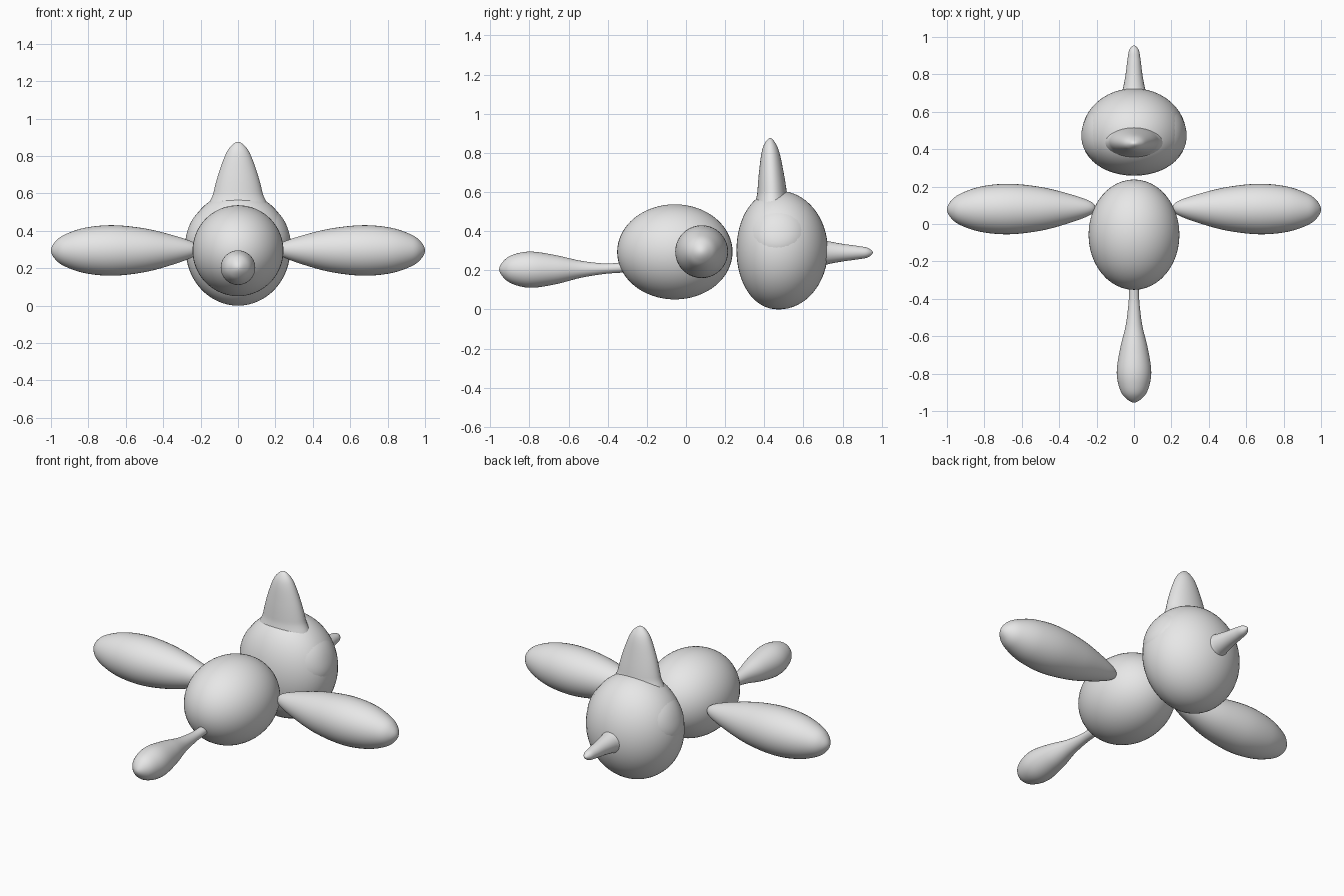
import bpy, bmesh, math

if "Cube" in bpy.data.objects:
    bpy.data.objects.remove(bpy.data.objects["Cube"])

grey = bpy.data.materials.new("plain grey")
grey.diffuse_color = (0.8, 0.8, 0.8, 1)
grey.use_nodes = True
grey.node_tree.nodes["Principled BSDF"].inputs["Base Color"].default_value = grey.diffuse_color


def finish(name, bm):
    bmesh.ops.remove_doubles(bm, verts=bm.verts, dist=1e-5)
    bmesh.ops.recalc_face_normals(bm, faces=bm.faces)
    me = bpy.data.meshes.new(name)
    bm.to_mesh(me)
    bm.free()
    me.materials.append(grey)
    me.polygons.foreach_set("use_smooth", [True] * len(me.polygons))
    ob = bpy.data.objects.new(name, me)
    bpy.context.collection.objects.link(ob)
    return ob


def catmull(a, b, c, d, t):
    return [0.5 * (2 * q + (r - p) * t + (2 * p - 5 * q + 4 * r - s) * t * t
                   + (3 * q - p - 3 * r + s) * t ** 3) for p, q, r, s in zip(a, b, c, d)]


def loft(name, stations, place, steps=8, sides=40):
    """Smooth body through (along, centre_u, centre_v, radius_u, radius_v) stations."""
    def ghost(p):
        return (p[0], p[1], p[2], -p[3], -p[4])
    pts = [ghost(stations[1])] + stations + [ghost(stations[-2])]
    rows = [catmull(*pts[i:i + 4], k / steps)
            for i in range(len(stations) - 1) for k in range(steps)] + [stations[-1]]
    bm = bmesh.new()
    rings = []
    for s, cu, cv, ru, rv in rows:
        rings.append([bm.verts.new(place(s, cu + ru * math.cos(a), cv + rv * math.sin(a)))
                      for a in (2 * math.pi * j / sides for j in range(sides))])
    for lo, hi in zip(rings, rings[1:]):
        for j in range(sides):
            k = (j + 1) % sides
            bm.faces.new((lo[j], lo[k], hi[k], hi[j]))
    return finish(name, bm)


def along_y(s, u, v):
    return (u, s, v)


def along_z(s, u, v):
    return (u, v, s)


# Body
bm = bmesh.new()
bmesh.ops.create_uvsphere(bm, u_segments=48, v_segments=32, radius=1)
for v in bm.verts:
    v.co = (0.243 * v.co.x, -0.057 + 0.295 * v.co.y, 0.294 + 0.243 * v.co.z)
finish("body", bm)

# Head: flatter towards the body, rounder towards the beak
HX, HZ, HY, CZ = 0.28, 0.303, 0.475, 0.303
FRONT, BACK, POWER = 0.217, 0.25, 2.2
bm = bmesh.new()
bmesh.ops.create_uvsphere(bm, u_segments=48, v_segments=32, radius=1)
for v in bm.verts:
    x, y, z = v.co
    y = -FRONT * abs(y) ** (2 / POWER) if y < 0 else BACK * y
    v.co = (HX * x, HY + y, CZ + HZ * z)
finish("head", bm)


def head_side(y, z):
    d = y - HY
    depth = abs(d / FRONT) ** POWER if d < 0 else (d / BACK) ** 2
    return HX * math.sqrt(max(0, 1 - depth - ((z - CZ) / HZ) ** 2))


# Eyes: shallow lenses lying on the sides of the head
for side, label in ((-1, "left"), (1, "right")):
    bm = bmesh.new()
    rings = []
    for i in range(9):
        r = i / 8
        ring = []
        for j in range(40):
            a = 2 * math.pi * j / 40
            y = 0.465 + 0.135 * r * math.cos(a)
            z = 0.405 + 0.095 * r * math.sin(a)
            lift = 0.007 * (1 - r ** 4) - 0.002
            ring.append(bm.verts.new((side * (head_side(y, z) + lift), y, z)))
        rings.append(ring)
    for lo, hi in zip(rings[1:], rings[2:]):
        for j in range(40):
            k = (j + 1) % 40
            bm.faces.new((lo[j], lo[k], hi[k], hi[j]))
    for j in range(40):
        bm.faces.new((rings[0][0], rings[1][j], rings[1][(j + 1) % 40]))
    eye = finish(label + "_eye", bm)
    # Keep the lens facing outwards
    if eye.data.polygons[0].normal.x * side < 0:
        eye.data.flip_normals()

# Crest on top of the head
loft("crest", [(0.50, 0, 0.442, 0.150, 0.082), (0.60, 0, 0.440, 0.132, 0.075),
               (0.70, 0, 0.436, 0.106, 0.063), (0.80, 0, 0.432, 0.070, 0.046),
               (0.85, 0, 0.430, 0.040, 0.027), (0.876, 0, 0.430, 0, 0)], along_z)

# Beak
loft("beak", [(0.66, 0, 0.29, 0.075, 0.075), (0.73, 0, 0.29, 0.058, 0.058),
              (0.80, 0, 0.29, 0.045, 0.045), (0.88, 0, 0.29, 0.035, 0.034),
              (0.93, 0, 0.29, 0.025, 0.024), (0.955, 0, 0.29, 0, 0)], along_y)

# Tail paddle
loft("tail", [(-0.955, 0, 0.205, 0, 0), (-0.92, 0, 0.205, 0.055, 0.055),
              (-0.86, 0, 0.204, 0.083, 0.083), (-0.78, 0, 0.203, 0.092, 0.092),
              (-0.66, 0, 0.203, 0.073, 0.073), (-0.54, 0, 0.205, 0.044, 0.044),
              (-0.42, 0, 0.208, 0.029, 0.027), (-0.30, 0, 0.215, 0.02, 0.02)], along_y)

# Wings
wing = [(0.205, 0.085, 0.300, 0, 0), (0.235, 0.085, 0.300, 0.037, 0.037),
        (0.35, 0.083, 0.298, 0.079, 0.079), (0.50, 0.081, 0.296, 0.117, 0.117),
        (0.67, 0.080, 0.295, 0.135, 0.135), (0.82, 0.079, 0.295, 0.121, 0.121),
        (0.93, 0.078, 0.295, 0.083, 0.083), (0.98, 0.078, 0.295, 0.044, 0.044),
        (1.0, 0.078, 0.295, 0, 0)]
for side, label in ((-1, "left"), (1, "right")):
    loft(label + "_wing", wing, lambda s, u, v, m=side: (m * s, u, v))
